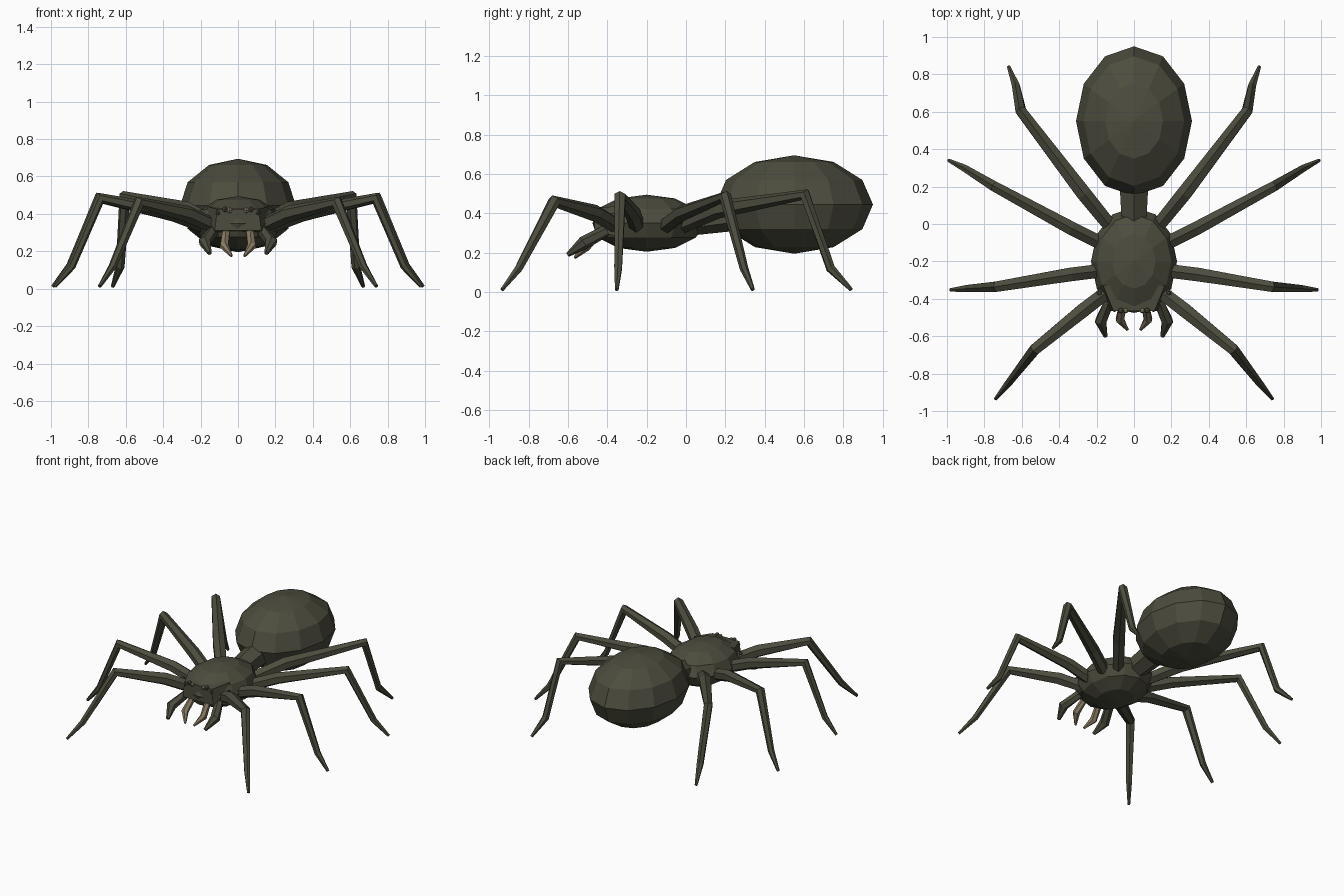
import bpy, bmesh, math
from mathutils import Vector

if "Cube" in bpy.data.objects:
    bpy.data.objects.remove(bpy.data.objects["Cube"])


def material(name, rgb):
    m = bpy.data.materials.new(name)
    m.diffuse_color = (*rgb, 1)
    m.use_nodes = True
    m.node_tree.nodes["Principled BSDF"].inputs["Base Color"].default_value = m.diffuse_color
    return m


OLIVE = material("dark olive", (0.072, 0.072, 0.048))
TAN = material("dull tan", (0.24, 0.19, 0.12))


def finish(name, bm, mat):
    bmesh.ops.recalc_face_normals(bm, faces=bm.faces)
    mesh = bpy.data.meshes.new(name)
    bm.to_mesh(mesh)
    bm.free()
    mesh.materials.append(mat)
    ob = bpy.data.objects.new(name, mesh)
    bpy.context.collection.objects.link(ob)
    return ob


def ellipsoid(name, centre, radii, mat, seg=12, rings=6, shape=None):
    bm = bmesh.new()
    bmesh.ops.create_uvsphere(bm, u_segments=seg, v_segments=rings, radius=1)
    for v in bm.verts:
        v.co = Vector(c + r * q for c, r, q in zip(centre, radii, v.co))
        if shape:
            shape(v)
    return finish(name, bm, mat)


def limb(name, points, mat, sides=6):
    """Tapered tube through (x, y, z, radius) points."""
    bm = bmesh.new()
    pts = [Vector(p[:3]) for p in points]
    rings = []
    for i, p in enumerate(pts):
        a = (p - pts[i - 1]).normalized() if i else None
        b = (pts[i + 1] - p).normalized() if i < len(pts) - 1 else None
        t = ((a or b) + (b or a)).normalized()
        side = t.cross(Vector((0, 0, 1))).normalized()
        up = side.cross(t).normalized()
        r = points[i][3]
        ring = []
        for k in range(sides):
            w = 2 * math.pi * k / sides + math.pi / 6
            ring.append(bm.verts.new(p + r * (math.cos(w) * side + math.sin(w) * up)))
        rings.append(ring)
    for u, v in zip(rings, rings[1:]):
        for k in range(sides):
            n = (k + 1) % sides
            bm.faces.new((u[k], u[n], v[n], v[k]))
    bm.faces.new(rings[0])
    bm.faces.new(rings[-1])
    return finish(name, bm, mat)


def pair(name, points, mat, sides=6):
    for label, s in (("right", 1), ("left", -1)):
        limb(f"{label}_{name}", [(s * x, y, z, r) for x, y, z, r in points], mat, sides)


# Body
ellipsoid("abdomen", (0, 0.55, 0.445), (0.31, 0.40, 0.25), OLIVE)


def shape_thorax(v):
    # blunt the front into a face
    if v.co.y < -0.36 and abs(v.co.z - 0.35) < 0.1:
        v.co.y = max(v.co.y, -0.475)


ellipsoid("thorax", (0, -0.2, 0.35), (0.23, 0.29, 0.145), OLIVE, shape=shape_thorax)
limb("waist", [(0, 0.0, 0.36, 0.075), (0, 0.24, 0.40, 0.09)], OLIVE)

# Head: flat-fronted block tapering out of the thorax
bm = bmesh.new()
bmesh.ops.create_cube(bm, size=1)
for v in bm.verts:
    front, top = v.co.y < 0, v.co.z > 0
    half = (0.125 if front else 0.18) - (0.015 if top else 0)
    v.co = (math.copysign(half, v.co.x), -0.465 if front else -0.33,
            (0.425 if front else 0.44) if top else (0.31 if front else 0.28))
finish("head", bm, OLIVE)

# Walking legs: hip, thigh, knee, ankle, foot
pair("first_leg", [(0.14, -0.36, 0.34, 0.042), (0.27, -0.46, 0.40, 0.044),
                   (0.53, -0.67, 0.46, 0.034), (0.67, -0.85, 0.12, 0.022),
                   (0.74, -0.935, 0.012, 0.010)], OLIVE)
pair("second_leg", [(0.18, -0.25, 0.34, 0.042), (0.34, -0.27, 0.40, 0.042),
                    (0.735, -0.335, 0.485, 0.032), (0.89, -0.345, 0.12, 0.022),
                    (0.98, -0.352, 0.012, 0.010)], OLIVE)
pair("third_leg", [(0.18, -0.10, 0.34, 0.042), (0.34, -0.02, 0.40, 0.042),
                   (0.745, 0.20, 0.485, 0.032), (0.90, 0.295, 0.12, 0.022),
                   (0.99, 0.34, 0.012, 0.010)], OLIVE)
pair("fourth_leg", [(0.12, -0.02, 0.34, 0.042), (0.27, 0.165, 0.42, 0.046),
                    (0.605, 0.605, 0.495, 0.032), (0.63, 0.735, 0.12, 0.024),
                    (0.67, 0.84, 0.012, 0.010)], OLIVE)

# Mouthparts
pair("feeler", [(0.13, -0.41, 0.31, 0.030), (0.178, -0.52, 0.25, 0.034),
                (0.152, -0.60, 0.19, 0.012)], OLIVE)
pair("fang", [(0.06, -0.43, 0.32, 0.022), (0.075, -0.51, 0.23, 0.025),
              (0.035, -0.565, 0.175, 0.008)], TAN)

# Eyes
for s in (1, -1):
    label = "right" if s > 0 else "left"
    for kind, pos, r, mat in (("inner_eye", (0.045, -0.463, 0.42), 0.016, TAN),
                              ("middle_eye", (0.07, -0.463, 0.425), 0.016, OLIVE),
                              ("outer_eye", (0.105, -0.455, 0.405), 0.016, OLIVE),
                              ("rear_eye", (0.185, -0.37, 0.39), 0.014, OLIVE)):
        ellipsoid(f"{label}_{kind}", (s * pos[0], pos[1], pos[2]), (r, r, r), mat, 6, 4)
